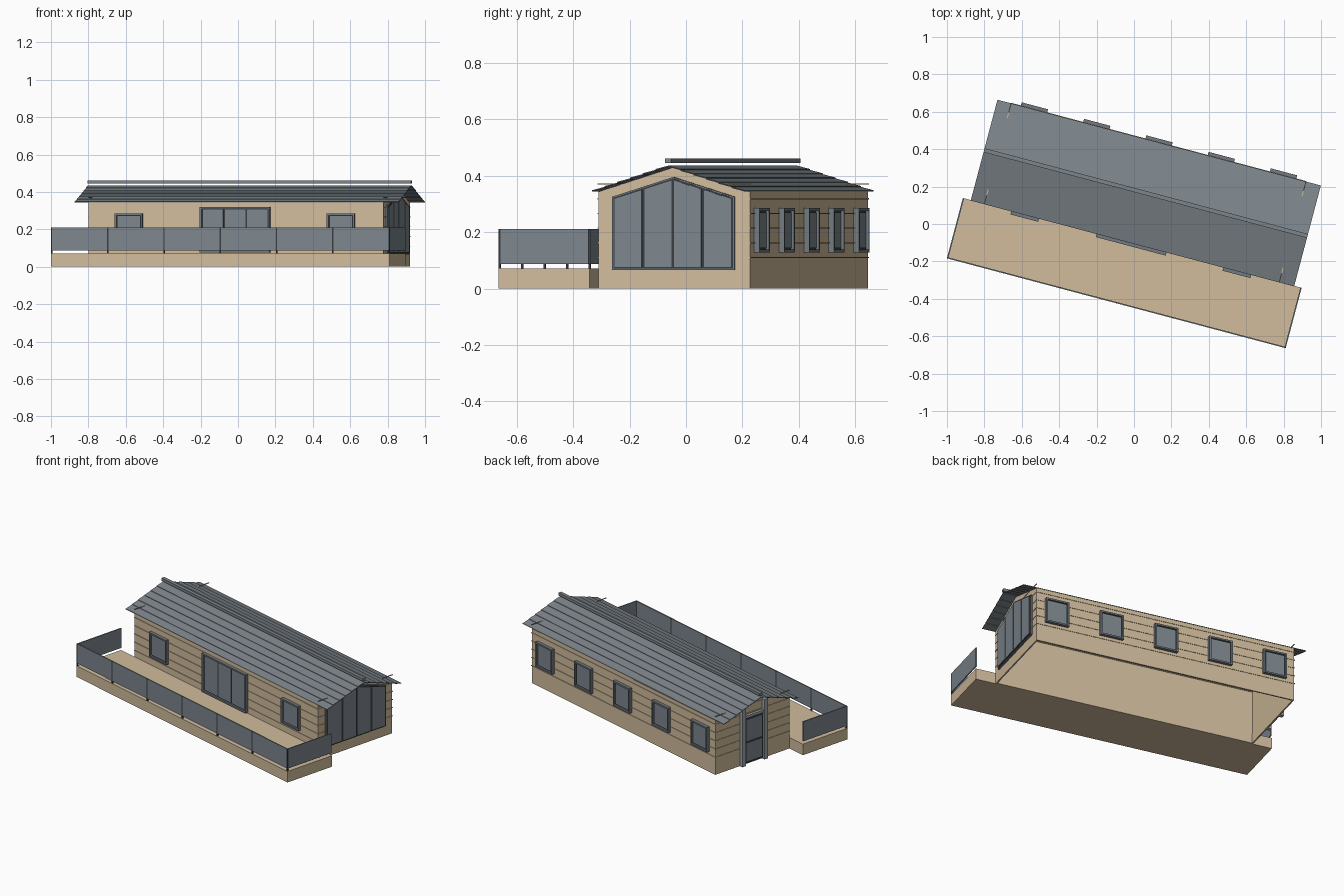
import bpy
import bmesh
import math

if "Cube" in bpy.data.objects:
    bpy.data.objects.remove(bpy.data.objects["Cube"], do_unlink=True)

TURN = math.radians(-14.85)
U0, U1, V0, V1 = -0.80, 0.83, -0.10, 0.455       # house footprint
RU0, RU1, RV0, RV1 = -0.876, 0.913, -0.103, 0.455  # roof footprint
RIDGE = (RV0 + RV1) / 2
EAVE_Z, RIDGE_Z = 0.345, 0.435
DU0, DU1, DV0, DECK_Z = -0.920, 0.954, -0.434, 0.07


def material(name, rgb):
    m = bpy.data.materials.new(name)
    m.use_nodes = True
    m.diffuse_color = (*rgb, 1)
    m.node_tree.nodes["Principled BSDF"].inputs["Base Color"].default_value = (*rgb, 1)
    return m


TIMBER = material("tan timber", (0.64, 0.505, 0.335))
GLASS = material("blue grey glass", (0.205, 0.24, 0.27))
ROOF = material("grey roof", (0.205, 0.233, 0.255))
TRIM = material("slate trim", (0.17, 0.195, 0.215))
DARK = material("dark metal", (0.04, 0.048, 0.058))
PALE = material("light grey casing", (0.36, 0.39, 0.41))


def finish(name, bm, mat):
    bmesh.ops.recalc_face_normals(bm, faces=bm.faces)
    me = bpy.data.meshes.new(name)
    bm.to_mesh(me)
    bm.free()
    me.materials.append(mat)
    ob = bpy.data.objects.new(name, me)
    ob.rotation_euler.z = TURN
    bpy.context.collection.objects.link(ob)
    return ob


def add_box(bm, a, b):
    lo = [min(p) for p in zip(a, b)]
    hi = [max(p) for p in zip(a, b)]
    for w in bmesh.ops.create_cube(bm, size=1)["verts"]:
        w.co = [(l + h) / 2 + c * (h - l) for l, h, c in zip(lo, hi, w.co)]


def add_prism(bm, profile, u0, u1):
    """Extrude a (v, z) profile along the length of the house."""
    ends = [[bm.verts.new((u, v, z)) for v, z in profile] for u in (u0, u1)]
    bm.faces.new(ends[0])
    bm.faces.new(ends[1])
    n = len(profile)
    for i in range(n):
        j = (i + 1) % n
        bm.faces.new((ends[0][i], ends[0][j], ends[1][j], ends[1][i]))


def boxes(name, mat, pairs):
    bm = bmesh.new()
    for a, b in pairs:
        add_box(bm, a, b)
    return finish(name, bm, mat)


# Maps (along wall, outward, height) to house coordinates
WALL = {
    "front": lambda a, d, z: (a, V0 - d, z),
    "back": lambda a, d, z: (a, V1 + d, z),
    "left": lambda a, d, z: (U1 + d, a, z),
    "right": lambda a, d, z: (U0 - d, a, z),
}


def wall_boxes(name, mat, side, items):
    put = WALL[side]
    return boxes(name, mat, [(put(a0, d0, z0), put(a1, d1, z1))
                             for a0, a1, d0, d1, z0, z1 in items])


# House shell, open underneath
bm = bmesh.new()
add_prism(bm, [(V0, 0), (V0, EAVE_Z - 0.002), (RIDGE, RIDGE_Z - 0.005),
               (V1, EAVE_Z - 0.002), (V1, 0)], U0, U1)
bmesh.ops.recalc_face_normals(bm, faces=bm.faces)
bmesh.ops.delete(bm, geom=[f for f in bm.faces if f.normal.z < -0.9], context="FACES")
shell = finish("house_walls", bm, TIMBER)
solid = shell.modifiers.new("thickness", "SOLIDIFY")
solid.thickness = 0.012
solid.offset = -1

# Siding battens
for side in WALL:
    long_side = side in ("front", "back")
    a0, a1 = (U0, U1) if long_side else (V0, V1)
    rows = 5 if long_side else 6
    wall_boxes(side + "_siding_battens", TIMBER, side,
               [(a0 - 0.003, a1 + 0.003, -0.002, 0.003, z - 0.002, z + 0.002)
                for z in (0.11 + 0.052 * k for k in range(rows))])

# Roof of thin overlapping boards
ROWS = 6
run, rise = (RIDGE - RV0) / ROWS, (RIDGE_Z - EAVE_Z) / ROWS
bm = bmesh.new()
for s in (-1, 1):
    for i in range(ROWS):
        low, high = RIDGE - RV0 - i * run, RIDGE - RV0 - (i + 1) * run
        z = EAVE_Z + i * rise
        prof = [(low, z - 0.001), (low, z + 0.003), (high, z + rise), (high, z + rise - 0.004)]
        add_prism(bm, [(RIDGE + s * d, h) for d, h in prof], RU0, RU1)
finish("roof_boards", bm, ROOF)
boxes("ridge_cap", ROOF, [((RU0, RIDGE - 0.011, 0.444), (RU1, RIDGE + 0.011, 0.461))])


def window(name, side, a0, a1, z0, z1, panes=1):
    """Raised trim, dark backing and inset panes."""
    t, g, d = 0.010, 0.010, 0.020
    wall_boxes(name + "_trim", TRIM, side, [
        (a0, a0 + t, 0, d, z0, z1), (a1 - t, a1, 0, d, z0, z1),
        (a0 + t, a1 - t, 0, d, z0, z0 + t), (a0 + t, a1 - t, 0, d, z1 - t, z1)])
    wall_boxes(name + "_backing", DARK, side, [(a0 + t, a1 - t, -0.002, 0.009, z0 + t, z1 - t)])
    w = (a1 - a0 - 2 * t) / panes
    wall_boxes(name + "_panes", GLASS, side, [
        (a0 + t + k * w + g / 2, a0 + t + (k + 1) * w - g / 2, 0.009, 0.011,
         z0 + t + g / 2, z1 - t - g / 2) for k in range(panes)])


for k in range(5):
    c = -0.674 + 0.3445 * k
    window(f"back_window_{k + 1}", "back", c - 0.073, c + 0.073, 0.128, 0.285)
window("front_window_right", "front", -0.651, -0.498, 0.13, 0.285)
window("front_window_left", "front", 0.522, 0.675, 0.13, 0.285)
window("terrace_door", "front", -0.18, 0.207, 0.077, 0.32, 3)

# Glazed gable wall
GV0, GV1, GZ0, GSIDE, GTOP = -0.048, 0.400, 0.065, 0.325, 0.395
MID = (GV0 + GV1) / 2


def gable_top(v, drop=0.0):
    return GTOP - drop - abs(v - MID) * (GTOP - GSIDE) / (MID - GV0)


def gable_profile(inset):
    a, b = GV0 + inset, GV1 - inset
    return [(a, GZ0 + inset), (a, gable_top(a, inset)), (MID, gable_top(MID, inset)),
            (b, gable_top(b, inset)), (b, GZ0 + inset)]


for name, mat, inset, depth in (("gable_window_trim", TRIM, 0, 0.010),
                                ("gable_window_frame", DARK, 0.005, 0.013)):
    bm = bmesh.new()
    add_prism(bm, gable_profile(inset), U1 - 0.002, U1 + depth)
    finish(name, bm, mat)
bm = bmesh.new()
w = (GV1 - GV0 - 0.012) / 4
for k in range(4):
    a = GV0 + 0.006 + k * w + 0.005
    b = a + w - 0.010
    add_prism(bm, [(a, GZ0 + 0.011), (a, gable_top(a, 0.011)),
                   (b, gable_top(b, 0.011)), (b, GZ0 + 0.011)], U1 + 0.012, U1 + 0.016)
finish("gable_window_panes", bm, GLASS)

# Entrance door in the other gable
D0, D1 = 0.105, 0.245
wall_boxes("entrance_casing", PALE, "right", [
    (D0 - 0.026, D0, 0, 0.022, 0, 0.38), (D1, D1 + 0.026, 0, 0.022, 0, 0.38),
    (D0, D1, 0, 0.016, 0.295, 0.312)])
wall_boxes("entrance_door", DARK, "right", [(D0, D1, -0.002, 0.010, 0.01, 0.295)])
wall_boxes("entrance_door_panels", GLASS, "right", [
    (D0 + 0.012, D1 - 0.012, 0.010, 0.013, 0.022, 0.137),
    (D0 + 0.012, D1 - 0.012, 0.010, 0.013, 0.149, 0.284)])

# Terrace deck
boxes("deck", TIMBER, [((DU0, DV0, 0), (DU1, V0, DECK_Z))])

# Railing: front posts and glass panels
RAIL0, RAIL1, H = 0.087, 0.211, 0.0035
LEFT, RIGHT, FRONT = DU1 - H, DU0 + H, DV0 + H
step = (LEFT - RIGHT) / 6
spots = [RIGHT + k * step for k in range(7)]
boxes("railing_posts", DARK,
      [((u - H, DV0, DECK_Z), (u + H, DV0 + 2 * H, RAIL1)) for u in spots])
boxes("railing_glass", GLASS,
      [((u + H, DV0, RAIL0), (u + step - H, DV0 + 2 * H, RAIL1)) for u in spots[:-1]]
      + [((u - H, FRONT + H, RAIL0), (u + H, V0 - H, RAIL1)) for u in (RIGHT, LEFT)])
